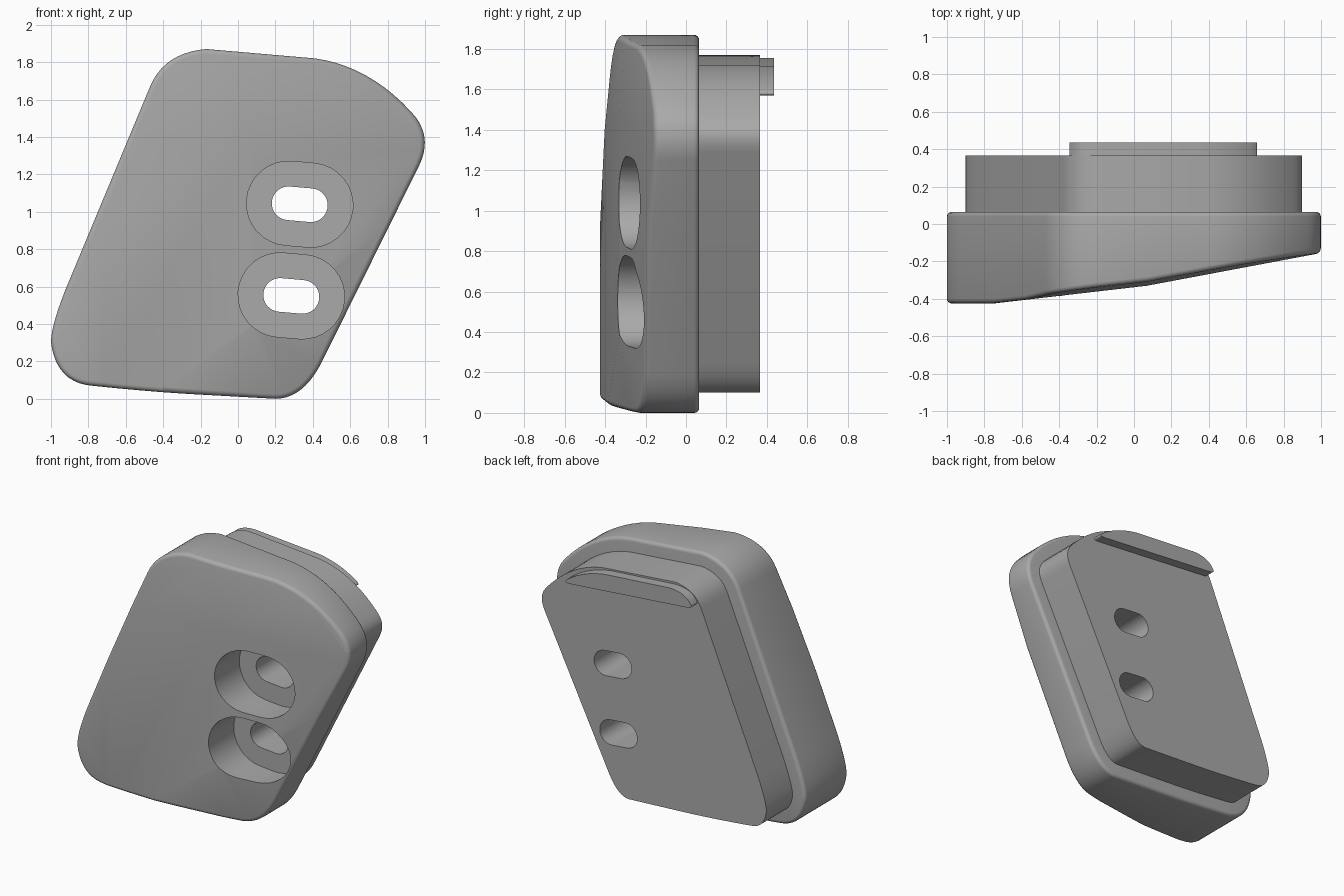
import bpy, bmesh, math
from mathutils import Vector

cube = bpy.data.objects.get("Cube")
if cube:
    bpy.data.objects.remove(cube)

grey = bpy.data.materials.new("plain_grey")
grey.use_nodes = True
tone = (0.4, 0.4, 0.4, 1)
grey.diffuse_color = tone
grey.node_tree.nodes["Principled BSDF"].inputs["Base Color"].default_value = tone


def rounded(corners, steps=10):
    """Outline from (start, control, end) corners, clockwise from the front."""
    pts = []
    for s, c, e in corners:
        s, c, e = Vector(s), Vector(c), Vector(e)
        for i in range(steps + 1):
            t = i / steps
            p = s * (1 - t) ** 2 + c * 2 * t * (1 - t) + e * t * t
            if not pts or (p - pts[-1]).length > 0.001:
                pts.append(p)
    return pts


def inset(pts, d):
    out = []
    for i, p in enumerate(pts):
        a = (p - pts[i - 1]).normalized()
        b = (pts[(i + 1) % len(pts)] - p).normalized()
        t = (a + b).normalized()
        out.append(p + Vector((t.y, -t.x)) * d / max(t.dot(a), 0.5))
    return out


def stadium(cx, cz, half, r, tilt=math.radians(-5), n=16):
    pts = []
    for side in (1, -1):
        for i in range(n + 1):
            a = math.pi * (i / n - 0.5) + (0 if side > 0 else math.pi)
            x, z = side * half + r * math.cos(a), r * math.sin(a)
            pts.append(Vector((cx + x * math.cos(tilt) - z * math.sin(tilt),
                               cz + x * math.sin(tilt) + z * math.cos(tilt))))
    return pts


def slab(name, outlines, y0, y1, cuts=(), front=None):
    """Extrude outlines from y1 forward to y0, or to a front(x, z) surface."""
    bm = bmesh.new()
    for pts in outlines:
        bm.faces.new([bm.verts.new((p.x, y1, p.y)) for p in pts])
    for co, no in cuts:
        bmesh.ops.bisect_plane(bm, geom=bm.verts[:] + bm.edges[:] + bm.faces[:],
                               plane_co=co, plane_no=no)
    ext = bmesh.ops.extrude_face_region(bm, geom=bm.faces[:], use_keep_orig=True)
    for v in ext["geom"]:
        if isinstance(v, bmesh.types.BMVert):
            v.co.y = front(v.co.x, v.co.z) if front else y0
    bmesh.ops.recalc_face_normals(bm, faces=bm.faces[:])
    me = bpy.data.meshes.new(name)
    bm.to_mesh(me)
    bm.free()
    me.materials.append(grey)
    ob = bpy.data.objects.new(name, me)
    bpy.context.collection.objects.link(ob)
    return ob


def finish(ob, bevel=0, cutters=()):
    bpy.ops.object.select_all(action="DESELECT")
    bpy.context.view_layer.objects.active = ob
    ob.select_set(True)
    if bevel:
        m = ob.modifiers.new("soft_edge", "BEVEL")
        m.width, m.segments = bevel, 4
        m.limit_method, m.angle_limit = "ANGLE", math.radians(45)
        m.use_clamp_overlap = False
    for c in cutters:
        m = ob.modifiers.new(c.name, "BOOLEAN")
        m.operation, m.solver, m.object = "DIFFERENCE", "EXACT", c
    for m in list(ob.modifiers):
        bpy.ops.object.modifier_apply(modifier=m.name)
    bpy.ops.object.shade_smooth_by_angle(angle=math.radians(35))


outline = rounded([
    ((-0.47, 1.67), (-0.395, 1.85), (-0.17, 1.87)),
    ((0.41, 1.82), (0.70, 1.78), (0.925, 1.535)),
    ((0.925, 1.535), (1.045, 1.41), (0.97, 1.25)),
    ((0.45, 0.2), (0.35, 0), (0.2, 0)),
    ((-0.25, 0.025), (-0.5, 0.04), (-0.78, 0.07)),
    ((-0.78, 0.07), (-0.97, 0.085), (-1, 0.3)),
    ((-1, 0.3), (-1, 0.39), (-0.92, 0.59)),
])

# Faceted front: ridge, flat left strip, lower facet and sloped top
crease = Vector((-0.4, 0, 0.04))
fall = Vector((0.33, 0, -0.45)).normalized()


def front_y(x, z):
    if x < -0.75:
        y = -0.425
    elif x < 0.07:
        y = -0.425 + (x + 0.75) * 0.116
    else:
        y = -0.33 + (x - 0.07) * 0.188
    lower = max(0, (Vector((x, 0, z)) - crease).dot(fall))
    return y + 0.14 * lower + 0.05 * max(0, z - 1.4)


cuts = [((-0.75, 0, 0), (1, 0, 0)), ((0.07, 0, 0), (1, 0, 0)),
        ((0, 0, 1.4), (0, 0, 1)), (crease, fall)]

# Cutters for the two recessed slots
centres = [(0.33, 1.04), (0.285, 0.55)]
bores = slab("bore_cutter", [stadium(x, z, 0.06, 0.225) for x, z in centres], -0.7, -0.05)
slots = slab("slot_cutter", [stadium(x, z, 0.06, 0.09) for x, z in centres], -0.8, 0.6)

# Main pad, rear plate and top locating rib
pad = slab("front_pad", [outline], 0, 0.065, cuts, front_y)
finish(pad, 0.025, (bores, slots))
plate = slab("rear_plate", [inset(outline, 0.1)], 0.06, 0.365)
finish(plate, 0, (slots,))
rib = slab("locating_rib", [rounded([
    ((-0.34, 1.68), (-0.30, 1.755), (-0.17, 1.755)),
    ((0.34, 1.715), (0.52, 1.69), (0.65, 1.595)),
    ((0.65, 1.595), (0.675, 1.57), (0.63, 1.57)),
    ((-0.31, 1.65), (-0.36, 1.655), (-0.34, 1.68)),
])], 0.36, 0.435)
finish(rib)

for c in (bores, slots):
    bpy.data.objects.remove(c)
